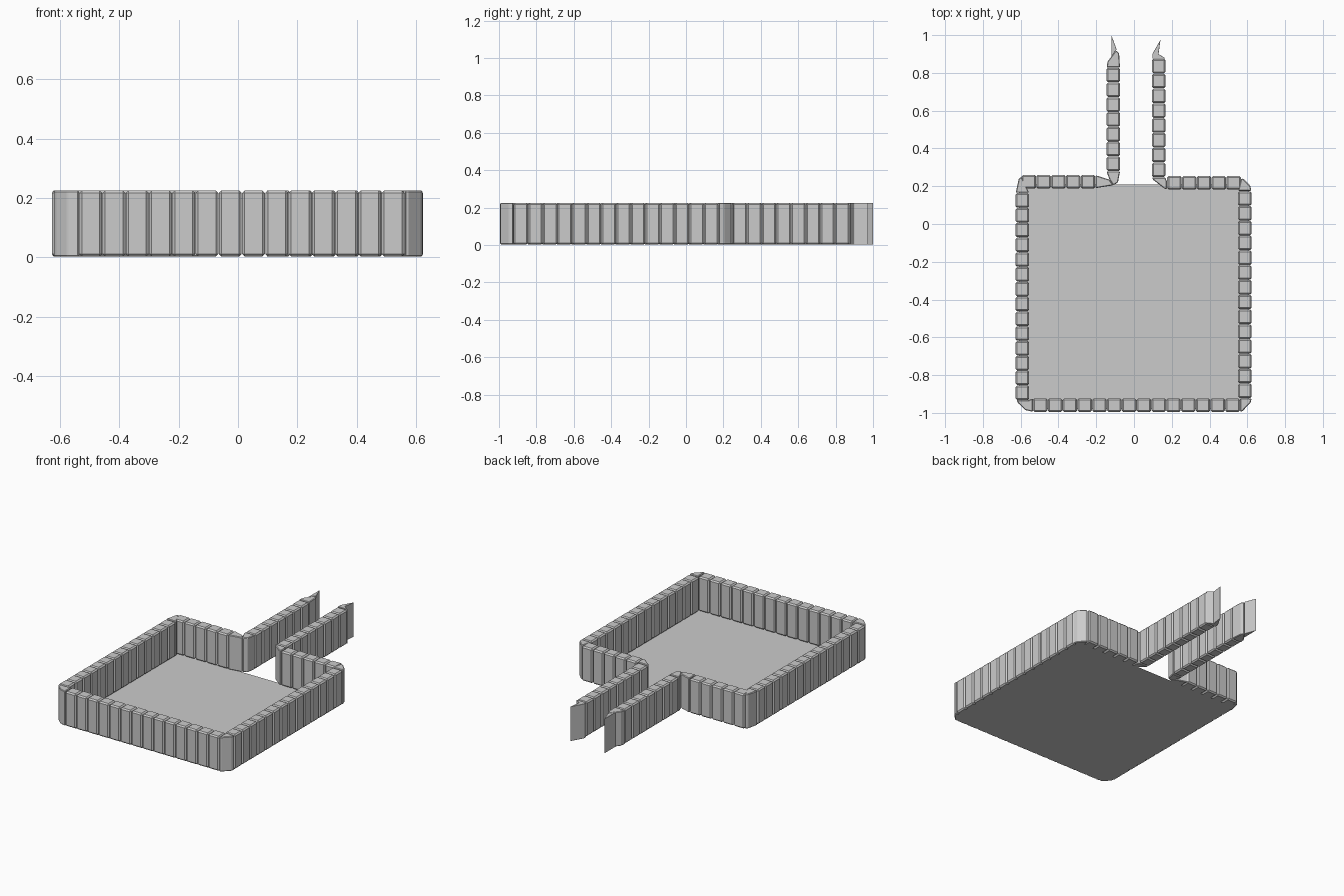
import bpy, bmesh

if "Cube" in bpy.data.objects:
    bpy.data.objects.remove(bpy.data.objects["Cube"])

Z0, Z1 = 0.003, 0.225
PITCH = 0.0783
HALF = 0.036


def prism(bm, pts):
    """Extrude a plan polygon up to wall height."""
    lo = [bm.verts.new((x, y, Z0)) for x, y in pts]
    hi = [bm.verts.new((x, y, Z1)) for x, y in pts]
    bm.faces.new(lo)
    bm.faces.new(hi)
    n = len(pts)
    for i in range(n):
        j = (i + 1) % n
        bm.faces.new((lo[i], lo[j], hi[j], hi[i]))


def finish(name, bm, bevel=0.0):
    bmesh.ops.recalc_face_normals(bm, faces=bm.faces)
    mesh = bpy.data.meshes.new(name)
    bm.to_mesh(mesh)
    bm.free()
    ob = bpy.data.objects.new(name, mesh)
    bpy.context.collection.objects.link(ob)
    if bevel:
        mod = ob.modifiers.new("bevel", 'BEVEL')
        mod.width = bevel
        mod.segments = 1
        mod.limit_method = 'ANGLE'
    return ob


def wall(name, axis, fixed, start, count):
    """Straight row of bevelled blocks along x or y, beginning at start."""
    bm = bmesh.new()
    for i in range(count):
        a = start + i * PITCH + 0.001
        b = a + PITCH - 0.002
        c, d = fixed - HALF, fixed + HALF
        if axis == 'x':
            prism(bm, [(a, c), (b, c), (b, d), (a, d)])
        else:
            prism(bm, [(c, a), (d, a), (d, b), (c, b)])
    finish(name, bm, 0.008)


def wedge(name, pts, bevel=0.004):
    bm = bmesh.new()
    prism(bm, pts)
    finish(name, bm, bevel)


# Straight wall runs
wall("front_wall", 'x', -0.959, -0.535, 14)
wall("left_wall", 'y', -0.591, -0.932, 14)
wall("right_wall", 'y', 0.587, -0.922, 14)
wall("back_wall_left", 'x', 0.224, -0.596, 5)
wall("back_wall_right", 'x', 0.218, 0.175, 5)
wall("channel_wall_left", 'y', -0.109, 0.28, 7)
wall("channel_wall_right", 'y', 0.131, 0.248, 8)

# Bent blocks at the enclosure corners
wedge("corner_front_left", [(-0.622, -0.932), (-0.612, -0.95), (-0.575, -0.985),
                            (-0.536, -0.994), (-0.536, -0.923), (-0.556, -0.932)])
wedge("corner_front_right", [(0.622, -0.924), (0.618, -0.945), (0.575, -0.99),
                             (0.562, -0.994), (0.562, -0.923)])
wedge("corner_back_left", [(-0.626, 0.166), (-0.556, 0.166), (-0.595, 0.25), (-0.61, 0.24)])
wedge("corner_back_right", [(0.552, 0.176), (0.622, 0.176), (0.615, 0.203),
                            (0.578, 0.24), (0.567, 0.24)])

# Bent blocks where the back wall turns into the channel
wedge("turn_left_a", [(-0.203, 0.19), (-0.11, 0.205), (-0.13, 0.235), (-0.203, 0.258)])
wedge("turn_left_b", [(-0.13, 0.235), (-0.11, 0.205), (-0.085, 0.22), (-0.074, 0.278), (-0.145, 0.278)])
wedge("turn_right", [(0.096, 0.246), (0.1, 0.235), (0.16, 0.188), (0.174, 0.184),
                     (0.174, 0.225), (0.166, 0.246)])

# Pointed ends of the channel
wedge("end_left_block", [(-0.145, 0.829), (-0.074, 0.829), (-0.079, 0.905),
                         (-0.095, 0.92), (-0.14, 0.86)])
wedge("end_left_tip", [(-0.12, 1.0), (-0.12, 0.885), (-0.092, 0.925)], 0.001)
wedge("end_right_tip", [(0.14, 0.975), (0.097, 0.9), (0.097, 0.876), (0.167, 0.876), (0.13, 0.9)], 0.001)

# Thin floor sheet, corners trimmed under the walls
bm = bmesh.new()
outline = [(-0.61, -0.94), (-0.57, -0.98), (0.57, -0.98), (0.61, -0.94),
           (0.61, 0.18), (0.58, 0.21), (-0.6, 0.21), (-0.61, 0.2)]
bm.faces.new([bm.verts.new((x, y, 0.0)) for x, y in outline])
finish("floor", bm)
